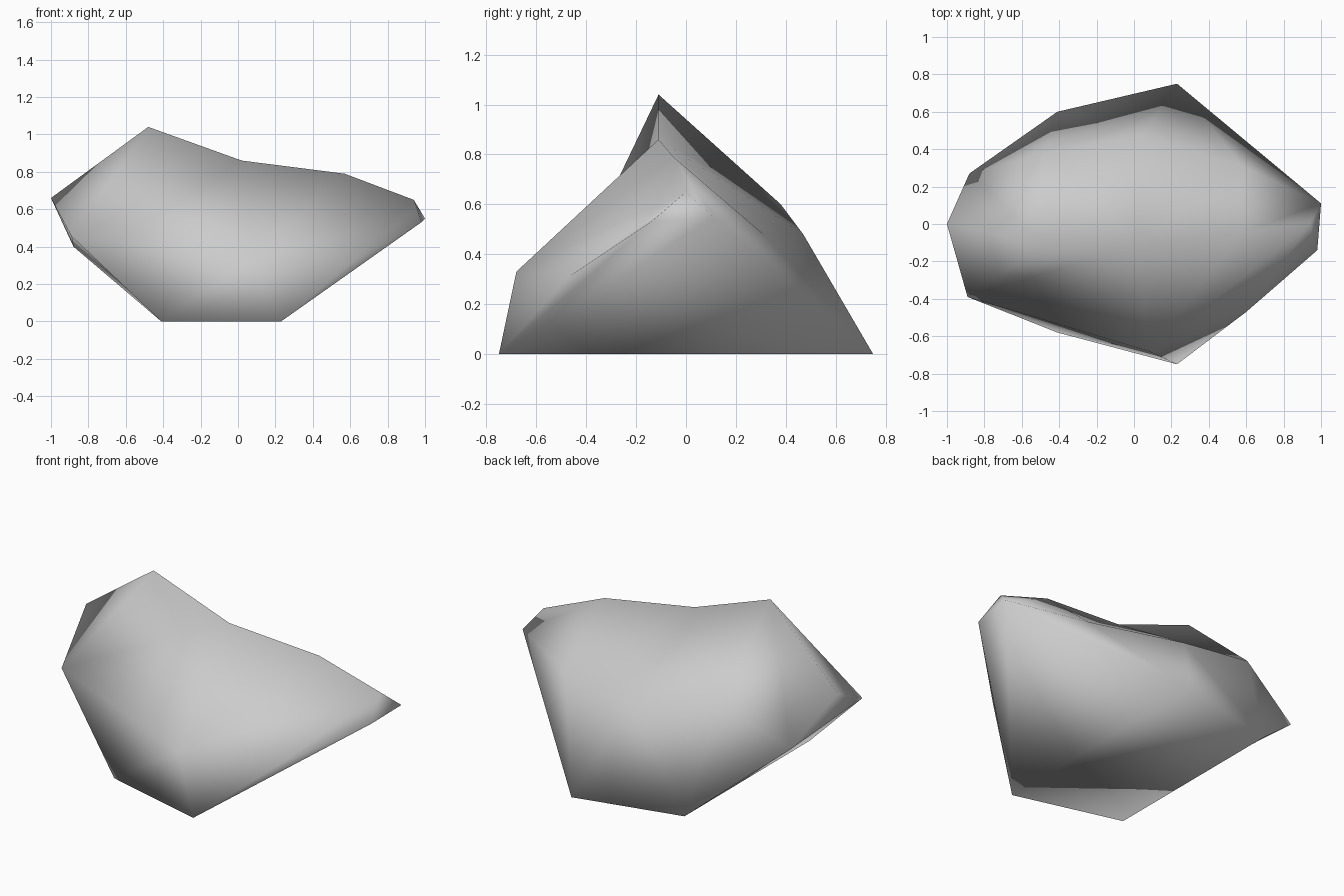
import bpy
import bmesh

old = bpy.data.objects.get("Cube")
if old:
    bpy.data.objects.remove(old, do_unlink=True)

# Stone colour
stone = bpy.data.materials.new("stone_grey")
stone.use_nodes = True
grey = (0.6, 0.6, 0.6, 1)
stone.diffuse_color = grey
bsdf = next(n for n in stone.node_tree.nodes if n.type == "BSDF_PRINCIPLED")
bsdf.inputs["Base Color"].default_value = grey

bm = bmesh.new()


def corner(x, y, z):
    return bm.verts.new((x, y, z))


# Crest along the top
peak = corner(-.48, -.11, 1.04)
saddle = corner(.02, -.11, .86)
ridge = corner(.57, -.05, .79)
brow = corner(.94, 0, .65)

# Pointed ends
tip_back = corner(1, .11, .55)
tip_front = corner(.98, -.14, .53)
nose = corner(-1, 0, .66)
end_front = corner(-.89, -.39, .455)
end_back = corner(-.88, .27, .4)

# Bulges on the long sides
front = corner(.08, -.68, .33)
cheek = corner(.6, -.47, .31)
shoulder = corner(-.48, .38, .6)
back = corner(.04, .47, .48)
hip = corner(.58, .31, .48)

# Flat base
foot_front = corner(.23, -.75, 0)
foot_back = corner(.23, .75, 0)
heel_front = corner(-.41, -.58, 0)
heel_back = corner(-.41, .6, 0)

front_side = [
    (peak, end_front, saddle),
    (saddle, end_front, front),
    (saddle, front, ridge),
    (ridge, front, brow),
    (brow, front, cheek),
    (brow, cheek, tip_front),
    (cheek, front, foot_front),
    (tip_front, cheek, foot_front),
    (front, heel_front, foot_front),
    (front, end_front, heel_front),
]
nose_end = [
    (peak, nose, end_front),
    (nose, end_back, end_front),
    (end_front, end_back, heel_back, heel_front),
    (peak, end_back, nose),
    (peak, shoulder, end_back),
]
back_side = [
    (end_back, shoulder, heel_back),
    (heel_back, shoulder, back),
    (heel_back, back, foot_back),
    (peak, saddle, shoulder),
    (saddle, back, shoulder),
    (saddle, hip, back),
    (saddle, ridge, hip),
    (ridge, tip_back, hip),
    (ridge, brow, tip_back),
    (back, hip, foot_back),
    (hip, tip_back, foot_back),
]
tip_and_base = [
    (brow, tip_front, tip_back),
    (tip_back, tip_front, foot_front, foot_back),
    (foot_back, foot_front, heel_front, heel_back),
]

for facet in front_side + nose_end + back_side + tip_and_base:
    bm.faces.new(facet).smooth = True
bmesh.ops.recalc_face_normals(bm, faces=bm.faces)

mesh = bpy.data.meshes.new("boulder")
bm.to_mesh(mesh)
bm.free()
mesh.materials.append(stone)
boulder = bpy.data.objects.new("boulder", mesh)
bpy.context.collection.objects.link(boulder)
